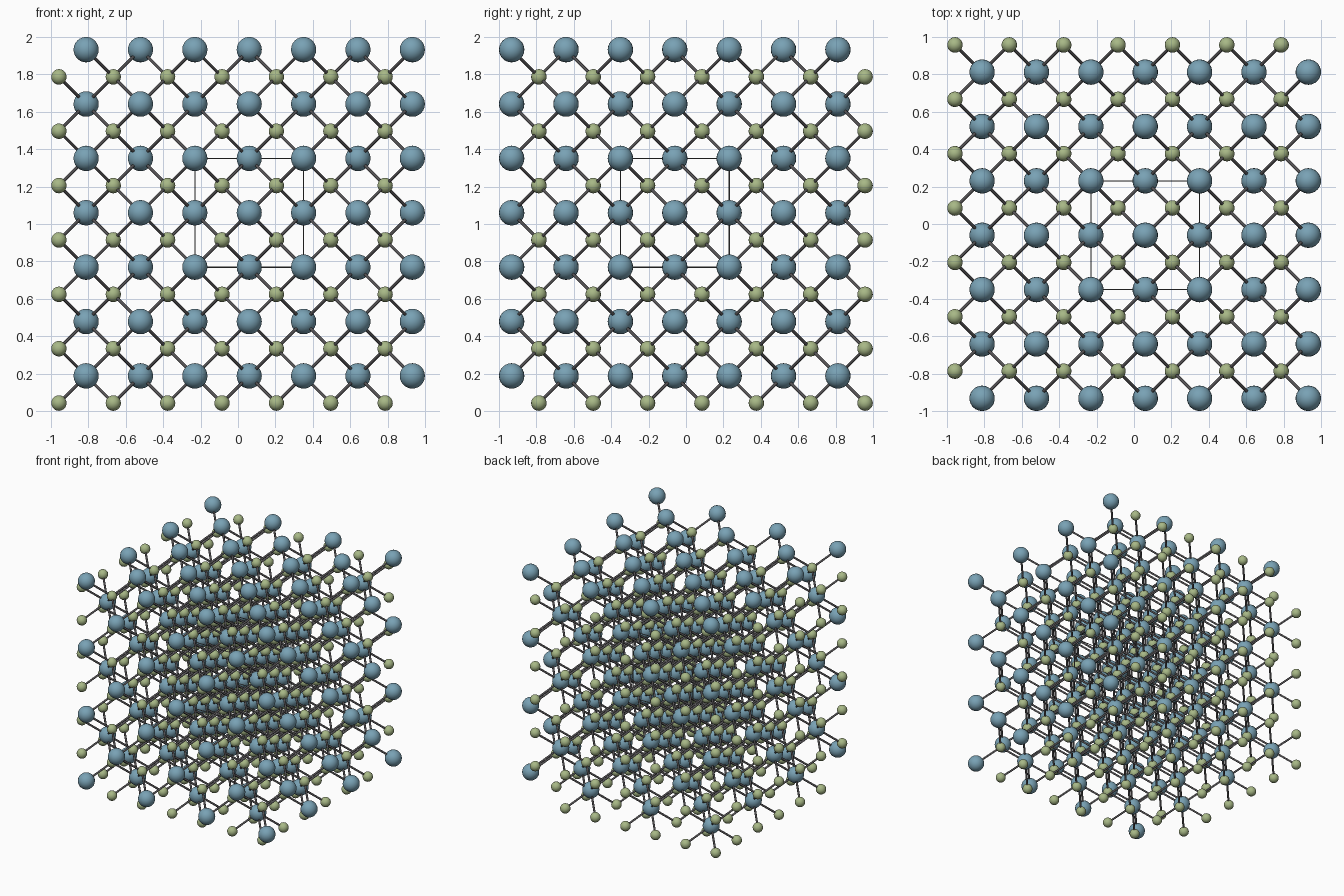
import bpy, bmesh
from itertools import product
from mathutils import Vector, Matrix

if "Cube" in bpy.data.objects:
    bpy.data.objects.remove(bpy.data.objects["Cube"])

H = 0.2907                          # half of the cubic cell edge
CENTRE = Vector((0.06, -0.06, 1.06))
R_LARGE, R_SMALL, R_BOND, R_FRAME = 0.068, 0.0415, 0.0085, 0.0035


def place(p):
    return CENTRE + H * Vector(p)


def template(make, **settings):
    """Vertices and faces of one primitive, for copying many times."""
    bm = bmesh.new()
    make(bm, **settings)
    bm.verts.index_update()
    data = ([v.co.copy() for v in bm.verts],
            [[v.index for v in f.verts] for f in bm.faces])
    bm.free()
    return data


def ball(radius, segments, rings):
    return template(bmesh.ops.create_uvsphere, u_segments=segments, v_segments=rings,
                    radius=radius)


def rod(radius, sides):
    return template(bmesh.ops.create_cone, cap_ends=False, segments=sides,
                    radius1=radius, radius2=radius, depth=1)


def span(a, b):
    """Matrix that stretches a unit rod from a to b."""
    d = b - a
    return (Matrix.Translation((a + b) / 2) @ d.to_track_quat('Z', 'Y').to_matrix().to_4x4()
            @ Matrix.Diagonal((1, 1, d.length, 1)))


def repeat(name, shape, matrices, color):
    verts, faces = [], []
    for m in matrices:
        n = len(verts)
        verts.extend([m @ v for v in shape[0]])
        faces.extend([[i + n for i in f] for f in shape[1]])
    me = bpy.data.meshes.new(name)
    me.from_pydata(verts, [], faces)
    me.polygons.foreach_set("use_smooth", [True] * len(faces))
    me.update()
    mat = bpy.data.materials.new(name + "_material")
    mat.diffuse_color = (*color, 1)
    mat.use_nodes = True
    mat.node_tree.nodes["Principled BSDF"].inputs["Base Color"].default_value = mat.diffuse_color
    me.materials.append(mat)
    bpy.context.collection.objects.link(bpy.data.objects.new(name, me))


# Face-centred lattice of large atoms
large = [p for p in product(range(-3, 4), repeat=3) if sum(p) % 2]

# Every small atom in the block bonds to four large ones; large atoms on the
# left, back and bottom faces also bond to small atoms outside the block
small, bonds = set(), []
for p in large:
    x, y, z = p
    owner = x < 3 and y > -3 and z < 3
    for d in product((-.5, .5), repeat=3):
        q = tuple(a + b for a, b in zip(p, d))
        if owner or max(map(abs, q)) < 3:
            small.add(q)
            bonds.append(span(place(p), place(q)))

repeat("large_atoms", ball(R_LARGE, 22, 12),
       [Matrix.Translation(place(p)) for p in large], (0.19, 0.36, 0.46))
repeat("small_atoms", ball(R_SMALL, 18, 10),
       [Matrix.Translation(place(p)) for p in sorted(small)], (0.39, 0.48, 0.24))
repeat("bonds", rod(R_BOND, 8), bonds, (0.09, 0.085, 0.09))

# Thin outline of the central unit cell
edges = []
for axis in range(3):
    for u, v in product((-1, 1), repeat=2):
        a, b = [u, v], [u, v]
        a.insert(axis, -1)
        b.insert(axis, 1)
        edges.append(span(place(a), place(b)))
repeat("cell_frame", rod(R_FRAME, 6), edges, (0.15, 0.15, 0.15))
